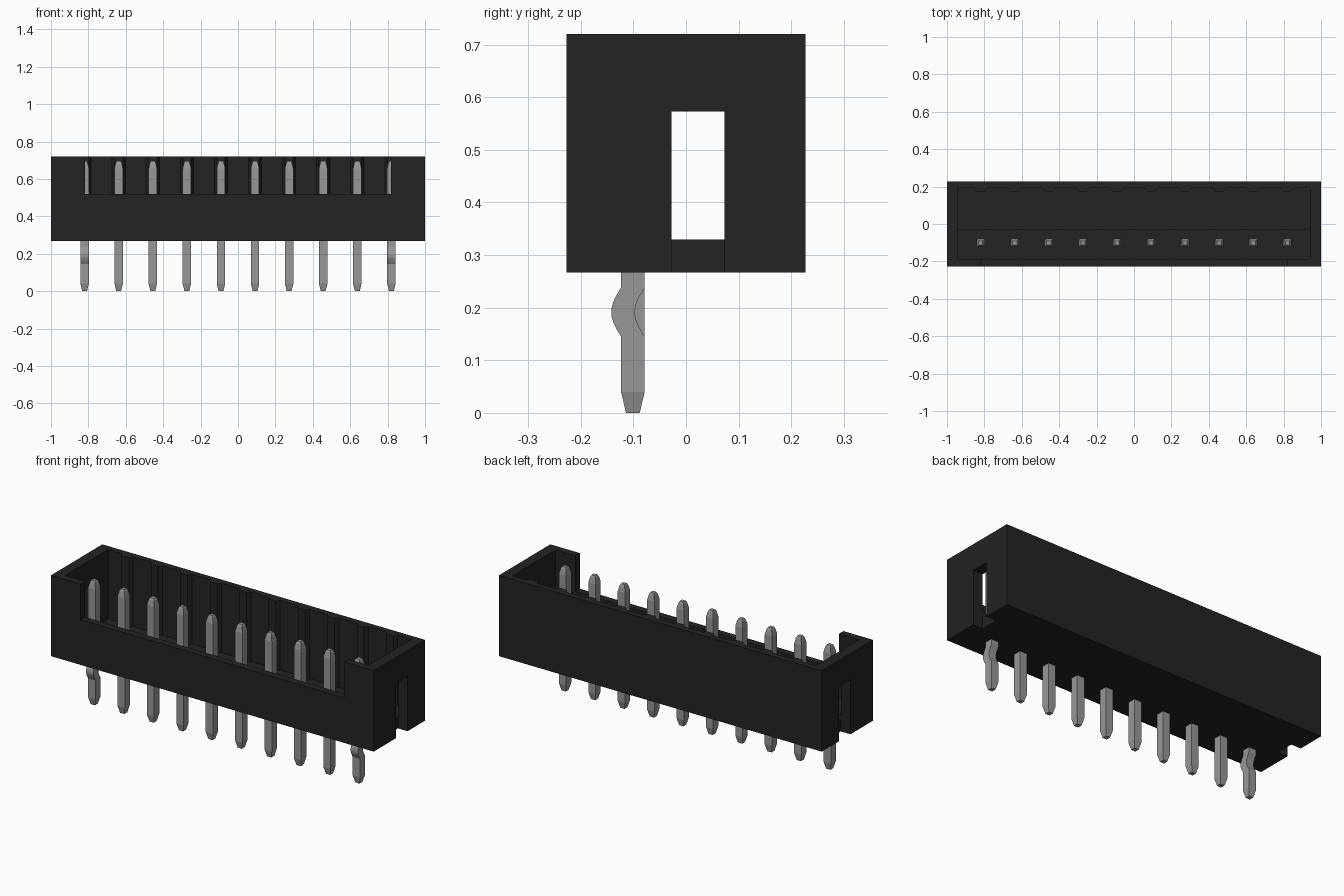
import bpy, bmesh, math
from mathutils import Vector

cube = bpy.data.objects.get("Cube")
if cube:
    bpy.data.objects.remove(cube, do_unlink=True)


def material(name, rgb, rough):
    m = bpy.data.materials.new(name)
    m.diffuse_color = (*rgb, 1)
    m.use_nodes = True
    b = m.node_tree.nodes["Principled BSDF"]
    b.inputs["Base Color"].default_value = (*rgb, 1)
    b.inputs["Roughness"].default_value = rough
    return m


BLACK = material("black plastic", (0.017, 0.017, 0.017), 0.6)
METAL = material("grey metal", (0.31, 0.31, 0.31), 0.5)


def finish(bm, name, mat):
    bmesh.ops.recalc_face_normals(bm, faces=bm.faces)
    me = bpy.data.meshes.new(name)
    bm.to_mesh(me)
    bm.free()
    me.materials.append(mat)
    ob = bpy.data.objects.new(name, me)
    bpy.context.collection.objects.link(ob)
    return ob


def prism(name, outline, z0, z1, mat=BLACK):
    """Extrude an xy outline from z0 to z1."""
    bm = bmesh.new()
    f = bm.faces.new([bm.verts.new((x, y, z0)) for x, y in outline])
    top = bmesh.ops.extrude_face_region(bm, geom=[f])["geom"]
    for v in top:
        if isinstance(v, bmesh.types.BMVert):
            v.co.z = z1
    return finish(bm, name, mat)


def box(name, x0, x1, y0, y1, z0, z1):
    return prism(name, [(x0, y0), (x1, y0), (x1, y1), (x0, y1)], z0, z1)


def cut(target, cutter):
    cutter.hide_render = True
    mod = target.modifiers.new("cut", 'BOOLEAN')
    mod.operation, mod.solver, mod.object = 'DIFFERENCE', 'EXACT', cutter
    bpy.context.view_layer.objects.active = target
    bpy.ops.object.modifier_apply(modifier=mod.name)
    bpy.data.objects.remove(cutter, do_unlink=True)


PINS, SPAN, PIN_Y = 10, 0.82, -0.101
pin_x = [-SPAN + 2 * SPAN * i / (PINS - 1) for i in range(PINS)]
FLOOR, BOTTOM, TOP = 0.33, 0.267, 0.72
INNER_X, INNER_F, INNER_B = 0.94, -0.187, 0.193

# Housing shell: cavity with a shallow rib on the back wall behind each pin
housing = box("housing", -1, 1, -0.227, 0.227, BOTTOM, TOP)
outline = [(-INNER_X, INNER_F), (INNER_X, INNER_F), (INNER_X, INNER_B)]
for x in reversed(pin_x):
    outline += [(x + 0.035, INNER_B), (x + 0.022, INNER_B - 0.02),
                (x - 0.022, INNER_B - 0.02), (x - 0.035, INNER_B)]
outline.append((-INNER_X, INNER_B))
cut(housing, prism("cavity_cutter", outline, FLOOR, TOP + 0.1))

# Wide opening in the front wall and a slot in each end wall
cut(housing, box("front_cutter", -0.817, 0.817, -0.3, -0.15, 0.52, TOP + 0.1))
for s in (-1, 1):
    x0, x1 = sorted((s * INNER_X, s * 1.1))
    cut(housing, box("slot_cutter", x0, x1, -0.028, 0.073, 0.2, 0.573))

# Raised ledge that holds the pins
box("pin_ledge", -INNER_X, INNER_X, INNER_F, -0.028, FLOOR - 0.01, 0.36)


def pin(name, x, bowed):
    """Square pin with tapered tips; the bowed kind bulges forward below the housing."""
    w, tip = 0.0225, 0.013
    rings = [(0.0, tip, 0), (0.04, w, 0)]
    if bowed:
        n = 12
        for i in range(n + 1):
            t = i / n
            rings.append((0.145 + 0.093 * t, w, -0.0185 * math.sin(math.pi * t)))
    rings += [(0.655, w, 0), (0.685, 0.016, 0), (0.695, 0.011, 0)]
    bm = bmesh.new()
    loops = []
    for z, h, dy in rings:
        loops.append([bm.verts.new((x + a * h, PIN_Y + dy + b * h, z))
                      for a, b in ((-1, -1), (1, -1), (1, 1), (-1, 1))])
    for lo, hi in zip(loops, loops[1:]):
        for k in range(4):
            j = (k + 1) % 4
            bm.faces.new((lo[k], lo[j], hi[j], hi[k]))
    bm.faces.new(loops[0][::-1])
    bm.faces.new(loops[-1])
    return finish(bm, name, METAL)


# Row of pins, with bowed ones at both ends
for i, x in enumerate(pin_x):
    end = i in (0, PINS - 1)
    pin(f"{'bowed' if end else 'straight'}_pin_{i + 1}", x, end)
